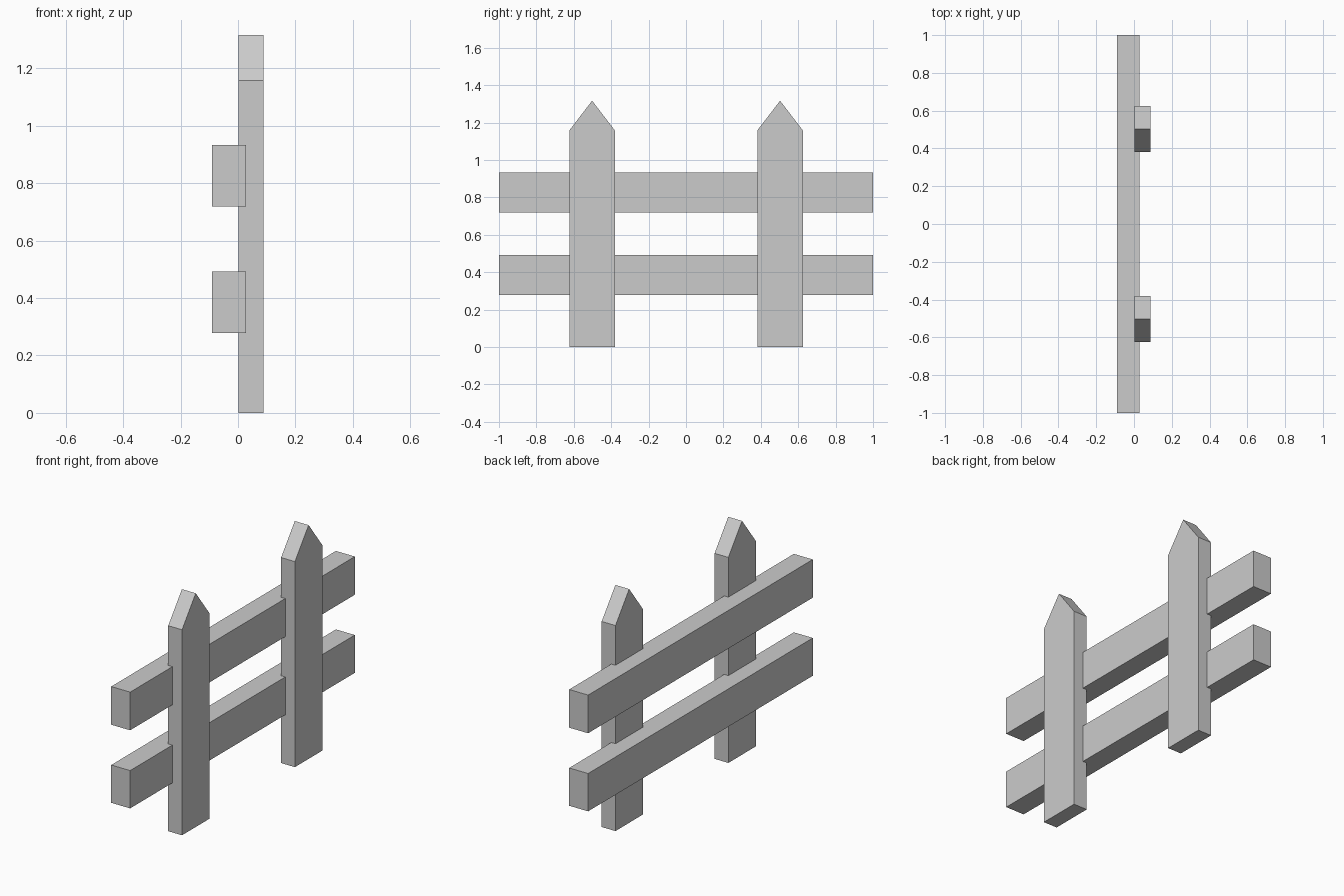
import bpy

if "Cube" in bpy.data.objects:
    bpy.data.objects.remove(bpy.data.objects["Cube"])


def prism(name, profile, x0, x1):
    """Extrude a closed (y, z) profile along x."""
    n = len(profile)
    verts = [(x, y, z) for x in (x0, x1) for y, z in profile]
    faces = [tuple(reversed(range(n))), tuple(range(n, 2 * n))]
    faces += [(i, (i + 1) % n, (i + 1) % n + n, i + n) for i in range(n)]
    mesh = bpy.data.meshes.new(name)
    mesh.from_pydata(verts, [], faces)
    obj = bpy.data.objects.new(name, mesh)
    bpy.context.collection.objects.link(obj)
    return obj


# Horizontal rails
for name, z0, z1 in (("lower_rail", 0.279, 0.492), ("upper_rail", 0.719, 0.934)):
    prism(name, [(-1, z0), (1, z0), (1, z1), (-1, z1)], -0.09, 0.028)

# Pointed pickets, overlapping the rails
HALF, SHOULDER, TIP = 0.122, 1.158, 1.317
for name, c in (("front_picket", -0.502), ("back_picket", 0.503)):
    prism(name, [(c - HALF, 0), (c + HALF, 0), (c + HALF, SHOULDER),
                 (c, TIP), (c - HALF, SHOULDER)], 0.002, 0.088)
